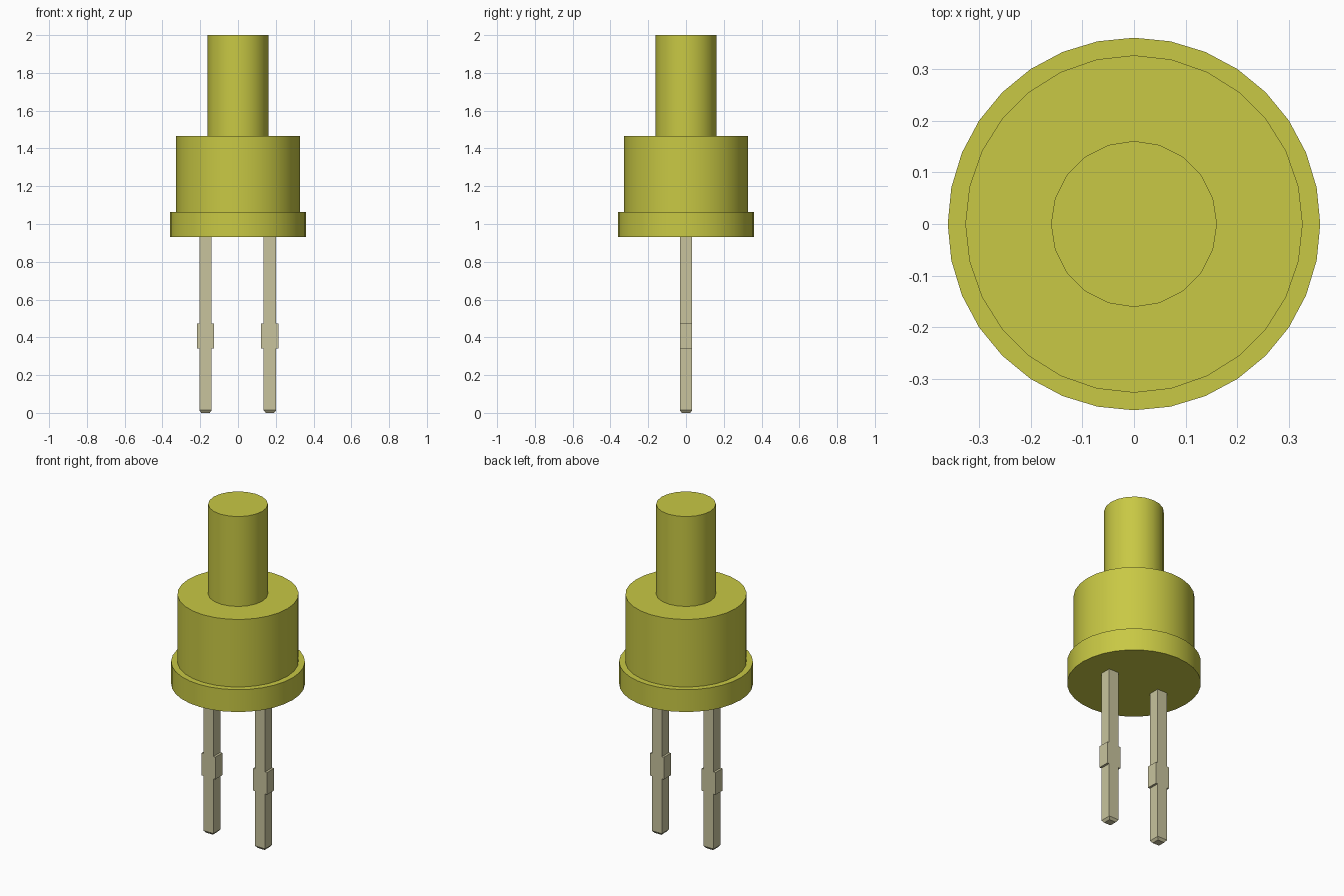
import bpy, bmesh
from math import radians

cube = bpy.data.objects.get("Cube")
if cube:
    bpy.data.objects.remove(cube, do_unlink=True)


def make_material(name, rgb):
    mat = bpy.data.materials.new(name)
    mat.use_nodes = True
    mat.diffuse_color = (*rgb, 1)
    mat.node_tree.nodes["Principled BSDF"].inputs["Base Color"].default_value = (*rgb, 1)
    return mat


yellow = make_material("olive yellow plastic", (0.58, 0.58, 0.058))
metal = make_material("pale tin metal", (0.58, 0.55, 0.34))


def cylinder(name, radius, bottom, top, sides):
    bpy.ops.mesh.primitive_cylinder_add(
        vertices=sides, radius=radius, depth=top - bottom,
        location=(0, 0, (bottom + top) / 2))
    obj = bpy.context.object
    obj.name = name
    obj.data.materials.append(yellow)
    bpy.ops.object.shade_smooth_by_angle(angle=radians(30))


def pin(name, x, sections):
    """Loft rectangular sections (z, half width, half depth) into one solid."""
    bm = bmesh.new()
    rings = [[bm.verts.new((x + sx * w, sy * d, z))
              for sx, sy in ((-1, -1), (1, -1), (1, 1), (-1, 1))]
             for z, w, d in sections]
    for low, high in zip(rings, rings[1:]):
        for i in range(4):
            j = (i + 1) % 4
            bm.faces.new((low[i], low[j], high[j], high[i]))
    bm.faces.new(rings[0][::-1])
    bm.faces.new(rings[-1])
    bmesh.ops.recalc_face_normals(bm, faces=bm.faces)
    mesh = bpy.data.meshes.new(name)
    bm.to_mesh(mesh)
    bm.free()
    mesh.materials.append(metal)
    bpy.context.collection.objects.link(bpy.data.objects.new(name, mesh))


# Round body: flange, housing and plunger
cylinder("base_flange", 0.361, 0.93, 1.063, 32)
cylinder("housing", 0.327, 1.063, 1.465, 28)
cylinder("plunger", 0.161, 1.465, 2.0, 20)

# Square pins with a chamfered tip and a widened stop
HALF, STOP, TIP = 0.033, 0.046, 0.022
pin_sections = [(0, TIP, TIP), (0.014, HALF, HALF),
                (0.34, HALF, HALF), (0.34, STOP, HALF),
                (0.472, STOP, HALF), (0.472, HALF, HALF),
                (0.93, HALF, HALF)]
for side, x in (("right", -0.172), ("left", 0.169)):
    pin(side + "_pin", x, pin_sections)
